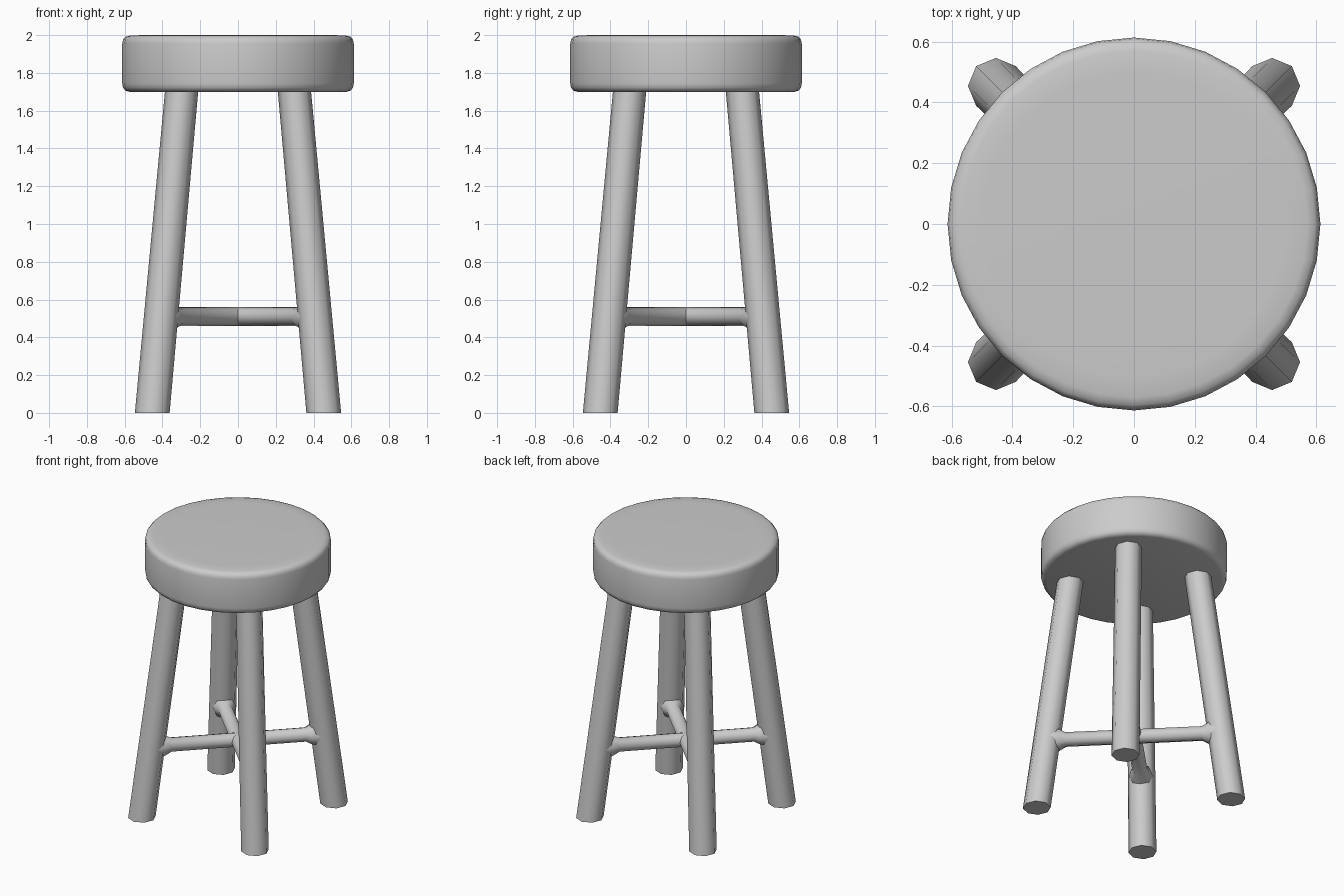
import bpy, bmesh
from math import pi, sin, cos, radians
from mathutils import Vector

if "Cube" in bpy.data.objects:
    bpy.data.objects.remove(bpy.data.objects["Cube"])


def make_object(name, rings):
    """Skin closed rings of points into a capped, smooth-shaded solid."""
    bm = bmesh.new()
    loops = [[bm.verts.new(p) for p in ring] for ring in rings]
    n = len(loops[0])
    for a, b in zip(loops, loops[1:]):
        for i in range(n):
            j = (i + 1) % n
            bm.faces.new((a[i], a[j], b[j], b[i]))
    bm.faces.new(loops[0][::-1])
    bm.faces.new(loops[-1])
    bmesh.ops.recalc_face_normals(bm, faces=bm.faces)
    mesh = bpy.data.meshes.new(name)
    bm.to_mesh(mesh)
    bm.free()
    obj = bpy.data.objects.new(name, mesh)
    bpy.context.collection.objects.link(obj)
    bpy.ops.object.select_all(action='DESELECT')
    obj.select_set(True)
    bpy.context.view_layer.objects.active = obj
    bpy.ops.object.shade_smooth_by_angle(angle=radians(60))
    return obj


def ring(center, r, n, u=(1, 0, 0), v=(0, 1, 0)):
    c, u, v = Vector(center), Vector(u), Vector(v)
    return [c + r * (cos(2 * pi * i / n) * u + sin(2 * pi * i / n) * v)
            for i in range(n)]


# Round seat with softened rims
seat_profile = [(0.575, 1.70), (0.596, 1.706), (0.609, 1.722), (0.613, 1.745),
                (0.613, 1.955), (0.609, 1.976), (0.596, 1.991), (0.57, 1.998),
                (0.50, 2.0)]
make_object("seat", [ring((0, 0, z), r, 32) for r, z in seat_profile])

# Four splayed eight-sided legs, slightly thicker at the foot
for side, sx in (("left", -1), ("right", 1)):
    for end, sy in (("front", -1), ("back", 1)):
        make_object(f"{end}_{side}_leg", [
            ring((sx * 0.454, sy * 0.454, 0), 0.092, 8),
            ring((sx * 0.298, sy * 0.298, 1.71), 0.088, 8)])

# Crossed stretchers, flaring where they meet the legs
bar_profile = [(-0.56, 0.08), (-0.495, 0.075), (-0.45, 0.05),
               (0.45, 0.05), (0.495, 0.075), (0.56, 0.08)]
for name, sy in (("stretcher_a", 1), ("stretcher_b", -1)):
    along = Vector((1, sy, 0)).normalized()
    across = Vector((-sy, 1, 0)).normalized()
    make_object(name, [ring(along * d + Vector((0, 0, 0.51)), r, 8, across, (0, 0, 1))
                       for d, r in bar_profile])
